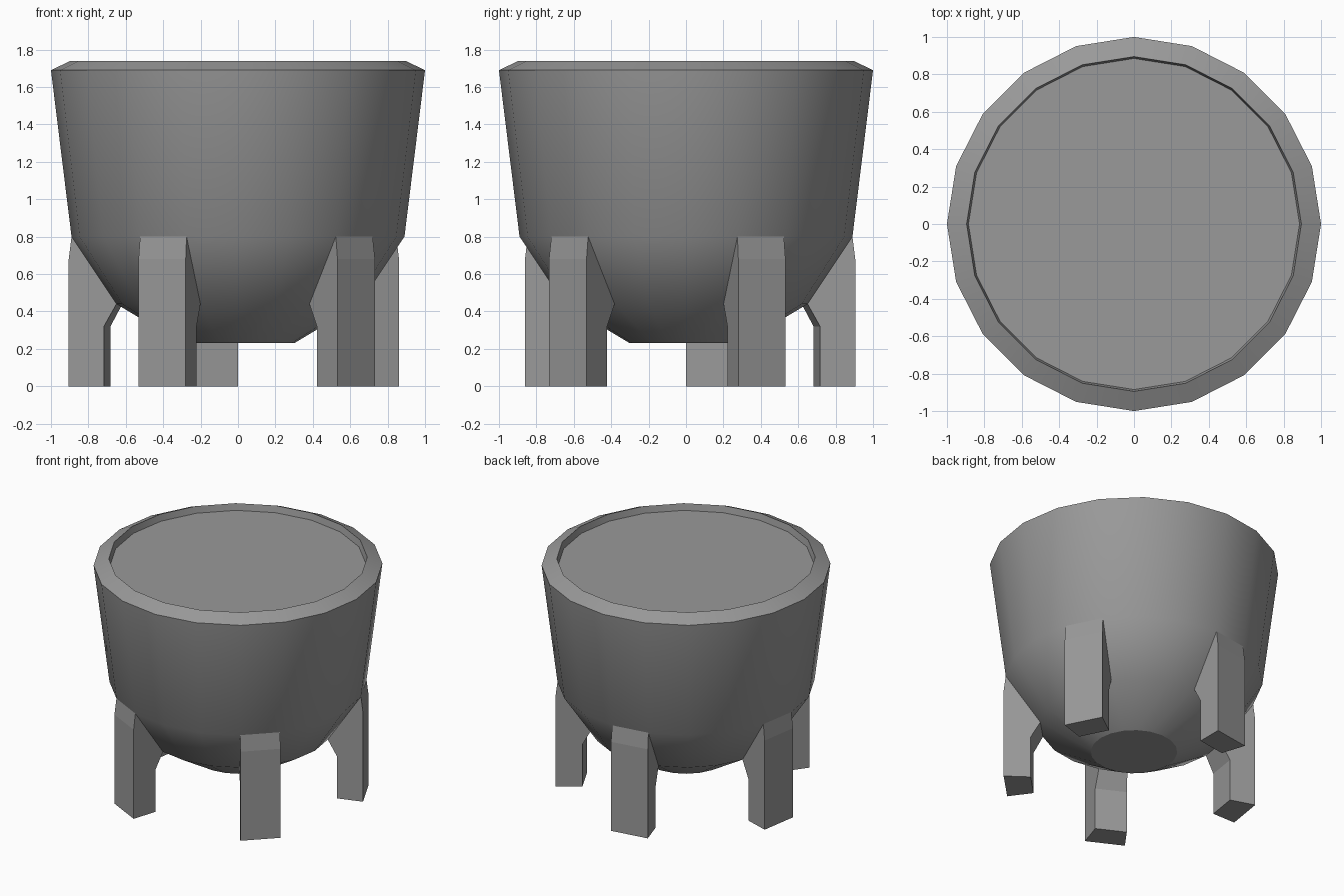
import bpy
import bmesh
from math import cos, sin, radians

cube = bpy.data.objects.get("Cube")
if cube:
    bpy.data.objects.remove(cube, do_unlink=True)

SIDES = 20
STEP = 360 / SIDES

grey = bpy.data.materials.new("stone_grey")
grey.use_nodes = True
colour = (0.32, 0.32, 0.32, 1)
grey.diffuse_color = colour
grey.node_tree.nodes["Principled BSDF"].inputs["Base Color"].default_value = colour


def sweep(name, profile, angles, closed_ring):
    """Sweep a (radius, height) profile through the given angles and cap both ends."""
    bm = bmesh.new()
    rows = [[bm.verts.new((r * cos(radians(a)), r * sin(radians(a)), z))
             for r, z in profile] for a in angles]
    n, m = len(rows), len(profile)
    for i in range(n if closed_ring else n - 1):
        a, b = rows[i], rows[(i + 1) % n]
        for j in range(m - 1 if closed_ring else m):
            k = (j + 1) % m
            bm.faces.new((a[j], b[j], b[k], a[k]))
    if closed_ring:
        bm.faces.new([row[0] for row in rows])
        bm.faces.new([row[-1] for row in rows])
    else:
        bm.faces.new(rows[0])
        bm.faces.new(rows[-1])
    bmesh.ops.recalc_face_normals(bm, faces=bm.faces)
    mesh = bpy.data.meshes.new(name)
    bm.to_mesh(mesh)
    bm.free()
    mesh.materials.append(grey)
    obj = bpy.data.objects.new(name, mesh)
    bpy.context.collection.objects.link(obj)
    return obj


# Bowl: underside, wall, bevelled rim and the shallow recessed top surface
bowl_profile = [(0.3, 0.23), (0.65, 0.44), (0.89, 0.8), (1.0, 1.69),
                (0.895, 1.74), (0.885, 1.69)]
bowl = sweep("bowl", bowl_profile, [i * STEP for i in range(SIDES)], True)
bpy.ops.object.select_all(action="DESELECT")
bowl.select_set(True)
bpy.context.view_layer.objects.active = bowl
bpy.ops.object.shade_smooth_by_angle(angle=radians(30))

# Legs: five wedges, each one bowl segment wide, blending into the bowl's lower wall
leg_profile = [(0.89, 0.8), (0.905, 0.68), (0.905, 0), (0.717, 0),
               (0.717, 0.32), (0.65, 0.44)]
for i in range(5):
    start = -3 * STEP + i * 4 * STEP
    sweep(f"leg_{i + 1}", leg_profile, [start, start + STEP], False)
